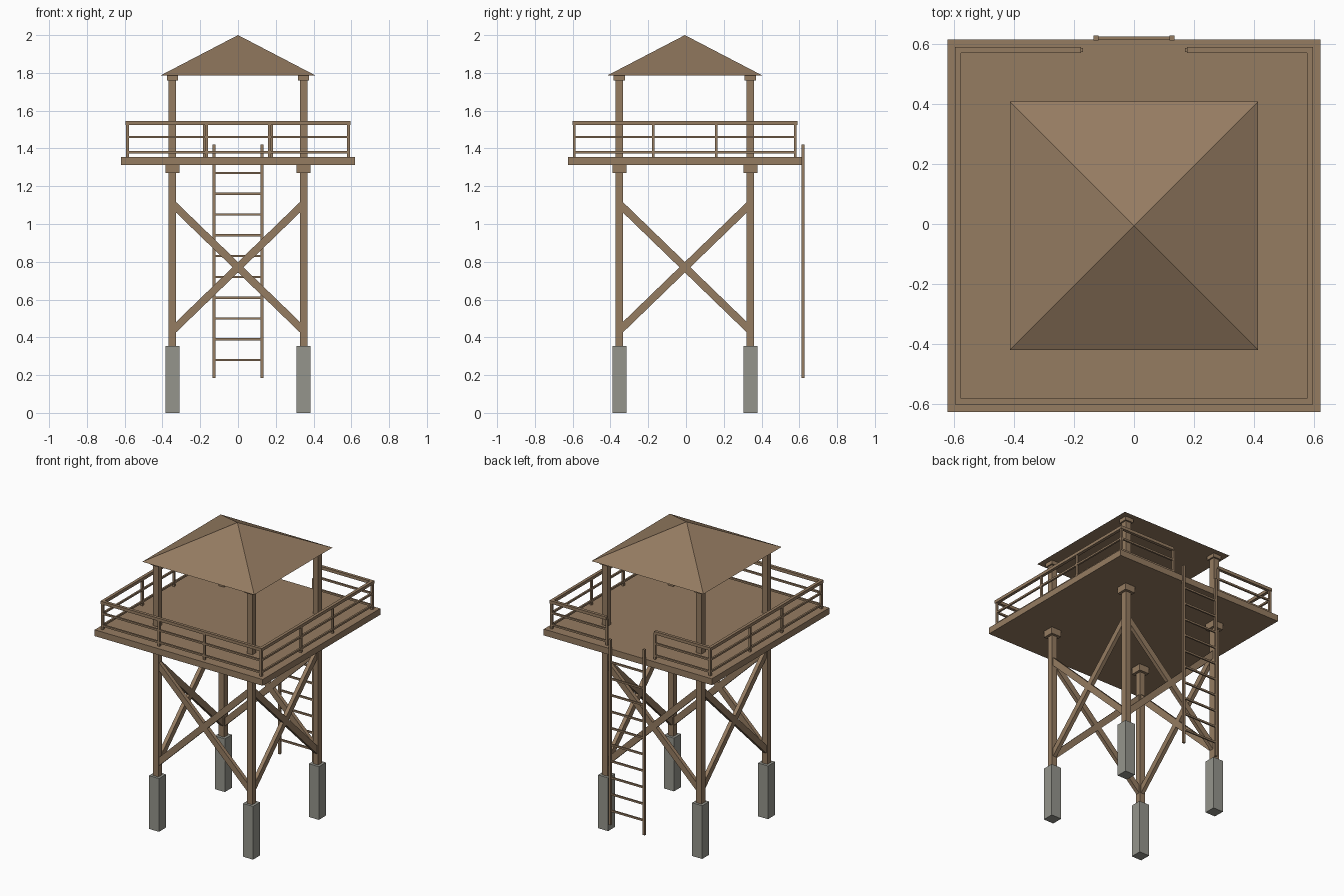
import bpy, bmesh, math
from mathutils import Matrix, Vector

if "Cube" in bpy.data.objects:
    bpy.data.objects.remove(bpy.data.objects["Cube"])

CY = -0.006                       # tower centre in y; the ladder sticks out behind


def material(name, rgb):
    m = bpy.data.materials.new(name)
    m.use_nodes = True
    m.diffuse_color = (*rgb, 1)
    m.node_tree.nodes["Principled BSDF"].inputs["Base Color"].default_value = (*rgb, 1)
    return m


wood = material("brown_wood", (0.30, 0.20, 0.12))
concrete = material("grey_concrete", (0.30, 0.30, 0.265))


def finish(name, bm, mat):
    mesh = bpy.data.meshes.new(name)
    bm.to_mesh(mesh)
    bm.free()
    mesh.materials.append(mat)
    ob = bpy.data.objects.new(name, mesh)
    ob.location.y = CY
    bpy.context.collection.objects.link(ob)
    return ob


def block(bm, x, y, z0, z1, hx, hy=None):
    """Upright box centred on x, y with half widths hx, hy."""
    hy = hx if hy is None else hy
    mat = Matrix.Translation((x, y, (z0 + z1) / 2)) @ Matrix.Diagonal((2 * hx, 2 * hy, z1 - z0, 1))
    bmesh.ops.create_cube(bm, size=1, matrix=mat)


def beam(bm, a, b, width, depth, side):
    """Box from a to b; depth is measured along the vector side."""
    a, b, side = Vector(a), Vector(b), Vector(side)
    d = b - a
    across = side.cross(d.normalized())
    rot = Matrix((d.normalized(), side, across)).transposed().to_4x4()
    mat = Matrix.Translation((a + b) / 2) @ rot @ Matrix.Diagonal((d.length, depth, width, 1))
    bmesh.ops.create_cube(bm, size=1, matrix=mat)


# Four legs with footings and collars
LEG = 0.347
corners = [("front_right", -1, -1), ("front_left", 1, -1), ("back_right", -1, 1), ("back_left", 1, 1)]
for label, sx, sy in corners:
    x, y = sx * LEG, sy * LEG
    bm = bmesh.new()
    block(bm, x, y, 0, 0.355, 0.037)
    finish(label + "_footing", bm, concrete)
    bm = bmesh.new()
    block(bm, x, y, 0.355, 1.785, 0.02)
    finish(label + "_leg", bm, wood)
    bm = bmesh.new()
    block(bm, x, y, 1.27, 1.315, 0.037)
    block(bm, x, y, 1.76, 1.786, 0.03)
    finish(label + "_collars", bm, wood)

# Deck
bm = bmesh.new()
block(bm, 0, 0, 1.313, 1.355, 0.62)
finish("deck", bm, wood)

# Pyramid roof
bm = bmesh.new()
bmesh.ops.create_cone(bm, cap_ends=True, segments=4, radius1=0.413 * math.sqrt(2), radius2=0,
                      depth=0.215, matrix=Matrix.Translation((0, 0, 1.8925)) @ Matrix.Rotation(math.pi / 4, 4, 'Z'))
finish("roof", bm, wood)

# Crossed braces and railings, one set per side
RAIL = 0.585
for label, turn in (("front", 0), ("left", 1), ("back", 2), ("right", 3)):
    angle = turn * math.pi / 2
    bm = bmesh.new()
    for s in (-1, 1):
        beam(bm, (-s * 0.34, -LEG, 1.10), (s * 0.34, -LEG, 0.442), 0.04, 0.025, (0, 1, 0))
    finish(label + "_braces", bm, wood).rotation_euler.z = angle

    bm = bmesh.new()
    gap = 0.177
    spans = [(-RAIL, -gap), (gap, RAIL)] if label == "back" else [(-RAIL, RAIL)]
    inner = gap if label == "back" else 0.167
    for x in (-RAIL, -inner, inner):
        block(bm, x, -RAIL, 1.355, 1.53, 0.007)
    if label == "back":
        block(bm, RAIL, -RAIL, 1.355, 1.53, 0.007)
    for a, b in spans:
        for z, h in ((1.534, 0.01), (1.46, 0.006), (1.38, 0.006)):
            block(bm, (a + b) / 2, -RAIL, z - h, z + h, (b - a) / 2 + (h if len(spans) == 1 else 0), h)
    finish(label + "_railing", bm, wood).rotation_euler.z = angle

# Ladder at the back
LY = 0.625
bm = bmesh.new()
for s in (-1, 1):
    block(bm, s * 0.126, LY, 0.185, 1.422, 0.008)
for i in range(10):
    z = 0.28 + i * 0.11
    block(bm, 0, LY, z - 0.006, z + 0.006, 0.126, 0.005)
finish("ladder", bm, wood)
